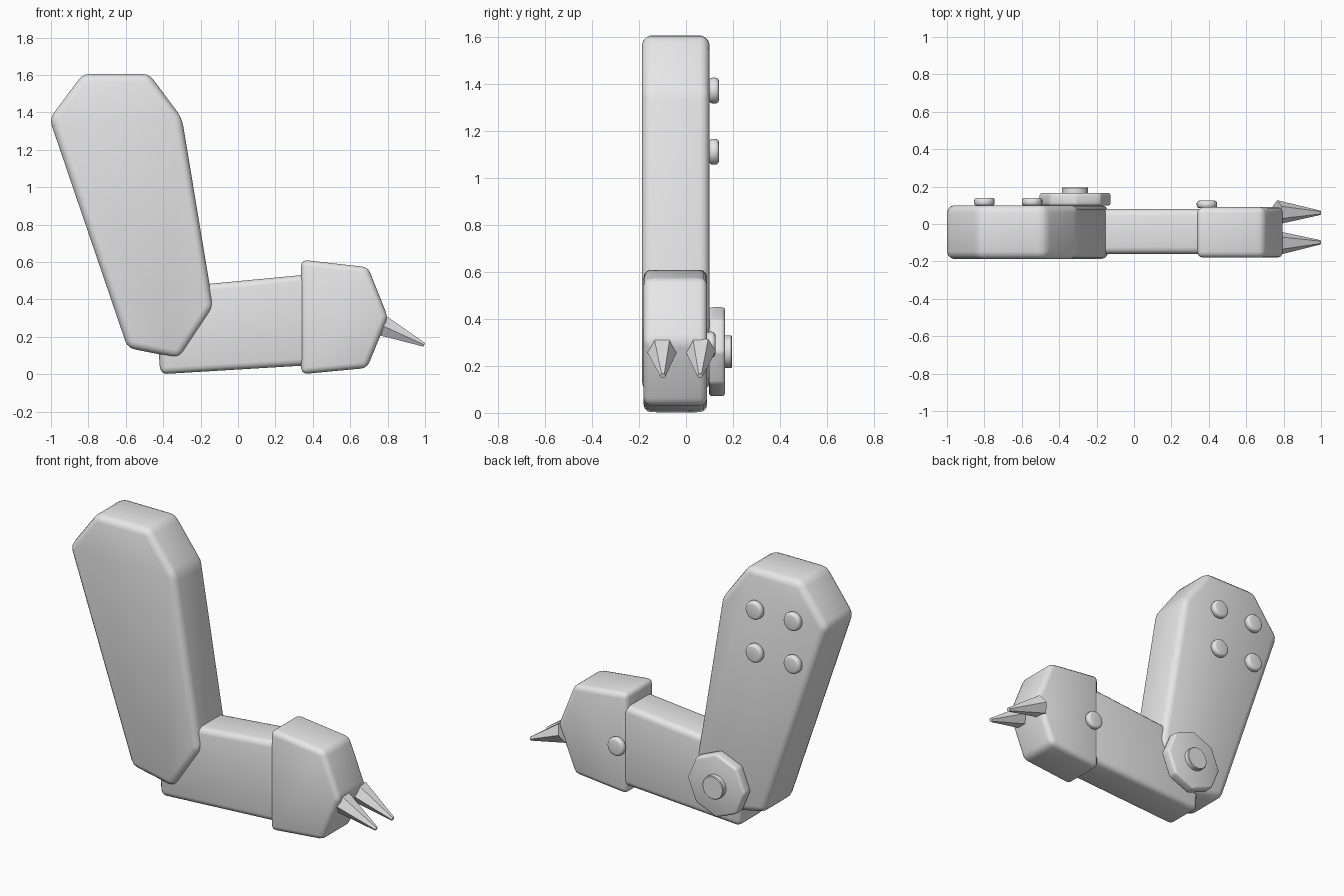
import bpy, bmesh, math
from mathutils import Vector

cube = bpy.data.objects.get("Cube")
if cube:
    bpy.data.objects.remove(cube, do_unlink=True)

grey = bpy.data.materials.new("plain_grey")
grey.use_nodes = True
grey.diffuse_color = (0.8, 0.8, 0.8, 1)
grey.node_tree.nodes["Principled BSDF"].inputs["Base Color"].default_value = (0.8, 0.8, 0.8, 1)


def finish(name, bm, bevel=0, segments=3, smooth=True):
    """Turn a bmesh into a shaded object with optional rounded edges."""
    bmesh.ops.recalc_face_normals(bm, faces=bm.faces)
    mesh = bpy.data.meshes.new(name)
    bm.to_mesh(mesh)
    bm.free()
    mesh.materials.append(grey)
    ob = bpy.data.objects.new(name, mesh)
    bpy.context.collection.objects.link(ob)
    if bevel:
        mod = ob.modifiers.new("rounded_edges", "BEVEL")
        mod.width = bevel
        mod.segments = segments
        mod.limit_method = "ANGLE"
        mod.angle_limit = math.radians(25)
    if smooth:
        bpy.ops.object.select_all(action="DESELECT")
        ob.select_set(True)
        bpy.context.view_layer.objects.active = ob
        if bevel:
            bpy.ops.object.modifier_apply(modifier="rounded_edges")
        bpy.ops.object.shade_smooth_by_angle(angle=math.radians(35))
    return ob


def slab(name, outline, y0, y1, bevel, segments=3):
    """Extrude an x-z outline from y0 to y1."""
    bm = bmesh.new()
    face = bm.faces.new([bm.verts.new((x, y0, z)) for x, z in outline])
    ext = bmesh.ops.extrude_face_region(bm, geom=[face])
    moved = [g for g in ext["geom"] if isinstance(g, bmesh.types.BMVert)]
    bmesh.ops.translate(bm, verts=moved, vec=(0, y1 - y0, 0))
    return finish(name, bm, bevel, segments)


def disc(name, x, z, radius, y0, y1, sides, bevel, segments=3):
    """Regular disc facing the back."""
    steps = [2 * math.pi * i / sides for i in range(sides)]
    ring = [(x + radius * math.sin(a), z + radius * math.cos(a)) for a in steps]
    return slab(name, ring, y0, y1, bevel, segments)


def claw(name, base, tip):
    """Six-sided tapered spike from base to tip."""
    base, tip = Vector(base), Vector(tip)
    axis = tip - base
    bm = bmesh.new()
    bmesh.ops.create_cone(bm, cap_ends=True, segments=6, radius1=0.065,
                          radius2=0.012, depth=axis.length)
    # Point the spike along its axis with flat top and bottom sides
    z = axis.normalized()
    y = Vector((0, 1, 0))
    y = (y - z * y.dot(z)).normalized()
    x = y.cross(z)
    for v in bm.verts:
        # Cone corners lie on local y, which becomes the sideways direction
        v.co = (base + tip) / 2 + x * v.co.x + y * v.co.y + z * v.co.z
    return finish(name, bm, smooth=False)


# Main limb sections
slab("upper_arm", [(-0.83, 1.605), (-0.475, 1.605), (-0.30, 1.37), (-0.132, 0.36),
                   (-0.315, 0.085), (-0.59, 0.14), (-1.008, 1.365)], -0.187, 0.1, 0.04)
slab("forearm", [(-0.415, 0), (0.45, 0.052), (0.45, 0.54), (-0.45, 0.455)],
     -0.16, 0.08, 0.035)
slab("hand", [(0.338, 0.612), (0.695, 0.572), (0.802, 0.305), (0.69, 0.033), (0.338, 0)],
     -0.18, 0.09, 0.032)

# Elbow joint on the back
disc("elbow_plate", -0.315, 0.26, 0.193, 0.098, 0.166, 8, 0.015)
disc("elbow_cap", -0.315, 0.26, 0.07, 0.15, 0.196, 24, 0.004, 1)

# Rivets
for bx in (-0.80, -0.545):
    for bz in (1.11, 1.37):
        disc("shoulder_rivet", bx, bz, 0.055, 0.098, 0.14, 20, 0.015)
disc("hand_rivet", 0.39, 0.29, 0.055, 0.085, 0.125, 20, 0.015)

# Claws
claw("front_claw", (0.765, -0.102, 0.263), (0.996, -0.098, 0.157))
claw("back_claw", (0.765, 0.062, 0.263), (0.996, 0.06, 0.157))
